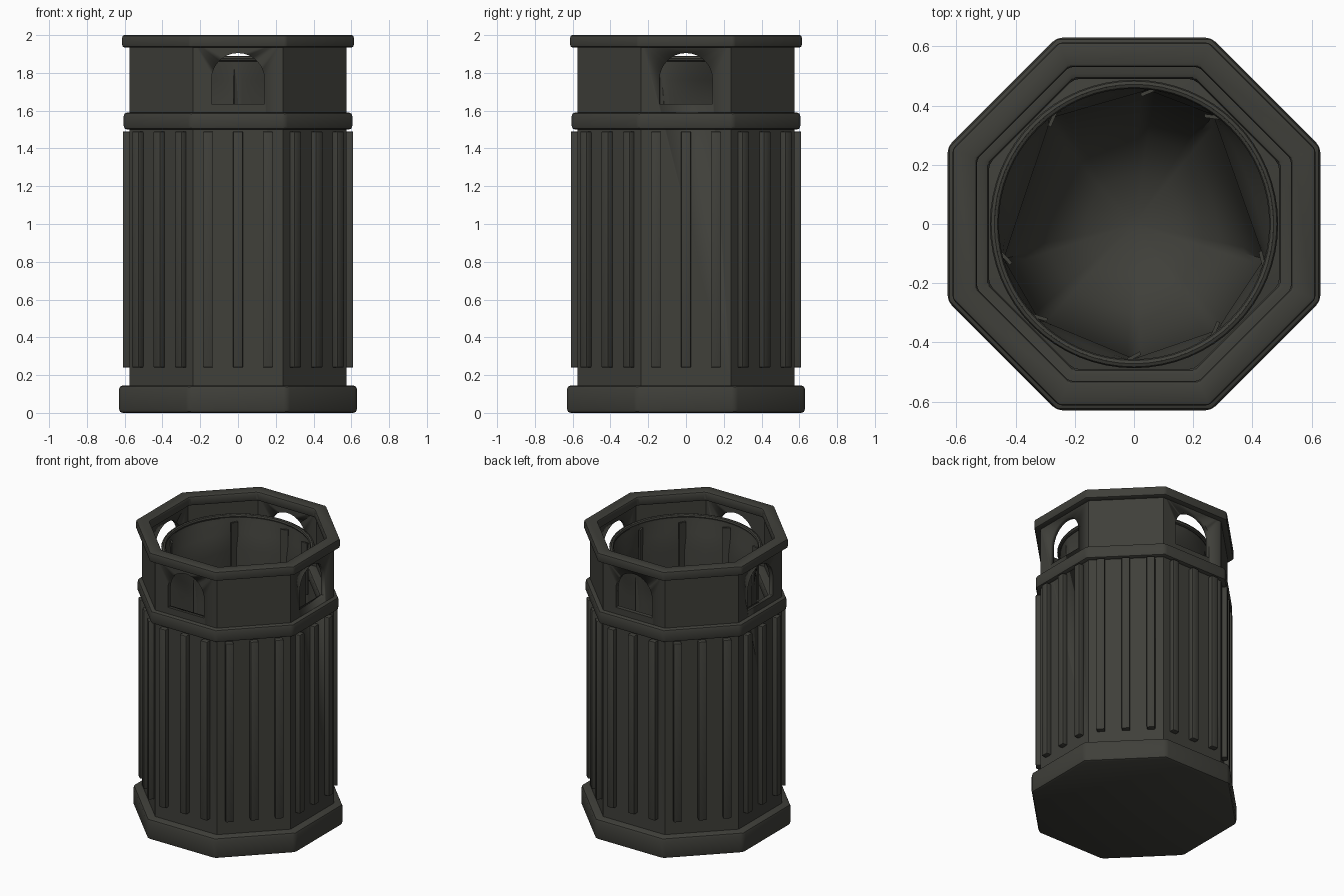
import bpy, bmesh, math
from math import pi, cos, sin, tan
from mathutils import Matrix

if "Cube" in bpy.data.objects:
    bpy.data.objects.remove(bpy.data.objects["Cube"])

# Single dark olive grey finish
COLOUR = (0.05, 0.05, 0.042, 1)
paint = bpy.data.materials.new("dark olive grey")
paint.diffuse_color = COLOUR
paint.use_nodes = True
shader = next(n for n in paint.node_tree.nodes if n.type == 'BSDF_PRINCIPLED')
shader.inputs["Base Color"].default_value = COLOUR
shader.inputs["Roughness"].default_value = 0.7


def finish(name, bm, bevel=0, angle=30):
    bmesh.ops.recalc_face_normals(bm, faces=bm.faces)
    mesh = bpy.data.meshes.new(name)
    bm.to_mesh(mesh)
    bm.free()
    mesh.materials.append(paint)
    ob = bpy.data.objects.new(name, mesh)
    bpy.context.collection.objects.link(ob)
    for other in bpy.context.selected_objects:
        other.select_set(False)
    ob.select_set(True)
    bpy.context.view_layer.objects.active = ob
    if bevel:
        mod = ob.modifiers.new("rounded edges", 'BEVEL')
        mod.width = bevel
        mod.segments = 2
        mod.limit_method = 'ANGLE'
        bpy.ops.object.modifier_apply(modifier=mod.name)
    bpy.ops.object.shade_smooth_by_angle(angle=math.radians(angle))
    return ob


def ring_faces(bm, rings, closed):
    n = len(rings[0])
    for k in range(len(rings) if closed else len(rings) - 1):
        a, b = rings[k], rings[(k + 1) % len(rings)]
        for i in range(n):
            j = (i + 1) % n
            bm.faces.new((a[i], a[j], b[j], b[i]))


def octagon_ring(name, outer, inner, z0, z1, bevel=0):
    """Octagonal tube given by the distances to its flat sides."""
    bm = bmesh.new()
    rings = []
    for r, z in ((outer, z0), (outer, z1), (inner, z1), (inner, z0)):
        r /= cos(pi / 8)
        rings.append([bm.verts.new((r * cos((i + .5) * pi / 4),
                                    r * sin((i + .5) * pi / 4), z)) for i in range(8)])
    ring_faces(bm, rings, True)
    return finish(name, bm, bevel)


# Base plinth
bm = bmesh.new()
bmesh.ops.create_cone(bm, cap_ends=True, segments=8, radius1=0.63 / cos(pi / 8),
                      radius2=0.63 / cos(pi / 8), depth=0.145,
                      matrix=Matrix.Translation((0, 0, 0.0725)) @ Matrix.Rotation(pi / 8, 4, 'Z'))
finish("base", bm, 0.02)

# Wall with four arched openings
wall = octagon_ring("wall", 0.575, 0.545, 0.12, 1.97)
HALF, SILL, SPRING = 0.14, 1.635, 1.765
arch = [(HALF, SILL)] + [(HALF * cos(t * pi / 16), SPRING + HALF * sin(t * pi / 16))
                         for t in range(17)] + [(-HALF, SILL)]
for turn in (0, pi / 2):
    bm = bmesh.new()
    face = bm.faces.new([bm.verts.new((x, -1, z)) for x, z in arch])
    ext = bmesh.ops.extrude_face_region(bm, geom=[face])
    bmesh.ops.translate(bm, vec=(0, 2, 0),
                        verts=[v for v in ext["geom"] if isinstance(v, bmesh.types.BMVert)])
    bmesh.ops.rotate(bm, verts=bm.verts, matrix=Matrix.Rotation(turn, 3, 'Z'))
    cutter = finish("arch_cutter", bm)
    cutter.hide_render = True
    mod = wall.modifiers.new("openings", 'BOOLEAN')
    mod.operation = 'DIFFERENCE'
    mod.solver = 'EXACT'
    mod.object = cutter
    bpy.context.view_layer.objects.active = wall
    bpy.ops.object.modifier_apply(modifier=mod.name)
    bpy.data.objects.remove(cutter)

# Middle band with inner deck, and top rim
octagon_ring("middle_band", 0.605, 0.49, 1.5, 1.59, 0.018)
octagon_ring("top_rim", 0.613, 0.53, 1.935, 2.0, 0.012)

# Three vertical slats on each of the eight sides
bm = bmesh.new()
for side in range(8):
    for x in (-0.16, 0, 0.16):
        m = (Matrix.Rotation(side * pi / 4, 4, 'Z') @ Matrix.Translation((x, -0.587, 0.865))
             @ Matrix.Diagonal((0.052, 0.046, 1.25, 1)))
        bmesh.ops.create_cube(bm, size=1, matrix=m)
finish("slats", bm, 0.006)

# Liner: round mouth that gathers into a creased, uneven bowl
CREASES = [math.radians(a) for a in (-90, -52, -15, 54, 84, 128, 195, 225)]
STEPS = 120


def creased_radius(t):
    for a, b in zip(CREASES, CREASES[1:] + [CREASES[0] + 2 * pi]):
        u = a + (t - a) % (2 * pi)
        if u <= b:
            return 0.455 * cos((b - a) / 2) / cos(u - (a + b) / 2)
    return 0.455


bm = bmesh.new()
rings = []
# height, scale, amount of creasing
for z, s, crease in ((1.89, 1, 0), (1.84, 1, .15), (1.76, 1, .6), (1.65, 1, 1),
                     (1.2, 1, 1), (0.8, .96, 1), (0.55, .85, .8), (0.38, .65, .5),
                     (0.28, .35, .2), (0.25, .06, 0)):
    ring = []
    for i in range(STEPS):
        t = -pi / 2 + 2 * pi * i / STEPS
        r = s * ((1 - crease) * 0.47 + crease * creased_radius(t))
        ring.append(bm.verts.new((r * cos(t), r * sin(t), z)))
    rings.append(ring)
ring_faces(bm, rings, False)
bm.faces.new(rings[-1])
finish("liner", bm, 0, 40)

# Narrow pleats along the creases
bm = bmesh.new()
for a in CREASES:
    m = (Matrix.Rotation(a, 4, 'Z') @ Matrix.Translation((0.448, 0, 1.66))
         @ Matrix.Rotation(0.5, 4, 'Z') @ Matrix.Diagonal((0.012, 0.05, 0.36, 1)))
    bmesh.ops.create_cube(bm, size=1, matrix=m)
finish("liner_pleats", bm)

# Rolled lip of the liner
bpy.ops.mesh.primitive_torus_add(major_radius=0.472, minor_radius=0.015,
                                 major_segments=64, minor_segments=8, location=(0, 0, 1.875))
lip = bpy.context.object
lip.name = "liner_lip"
lip.data.materials.append(paint)
bpy.ops.object.shade_smooth_by_angle()
